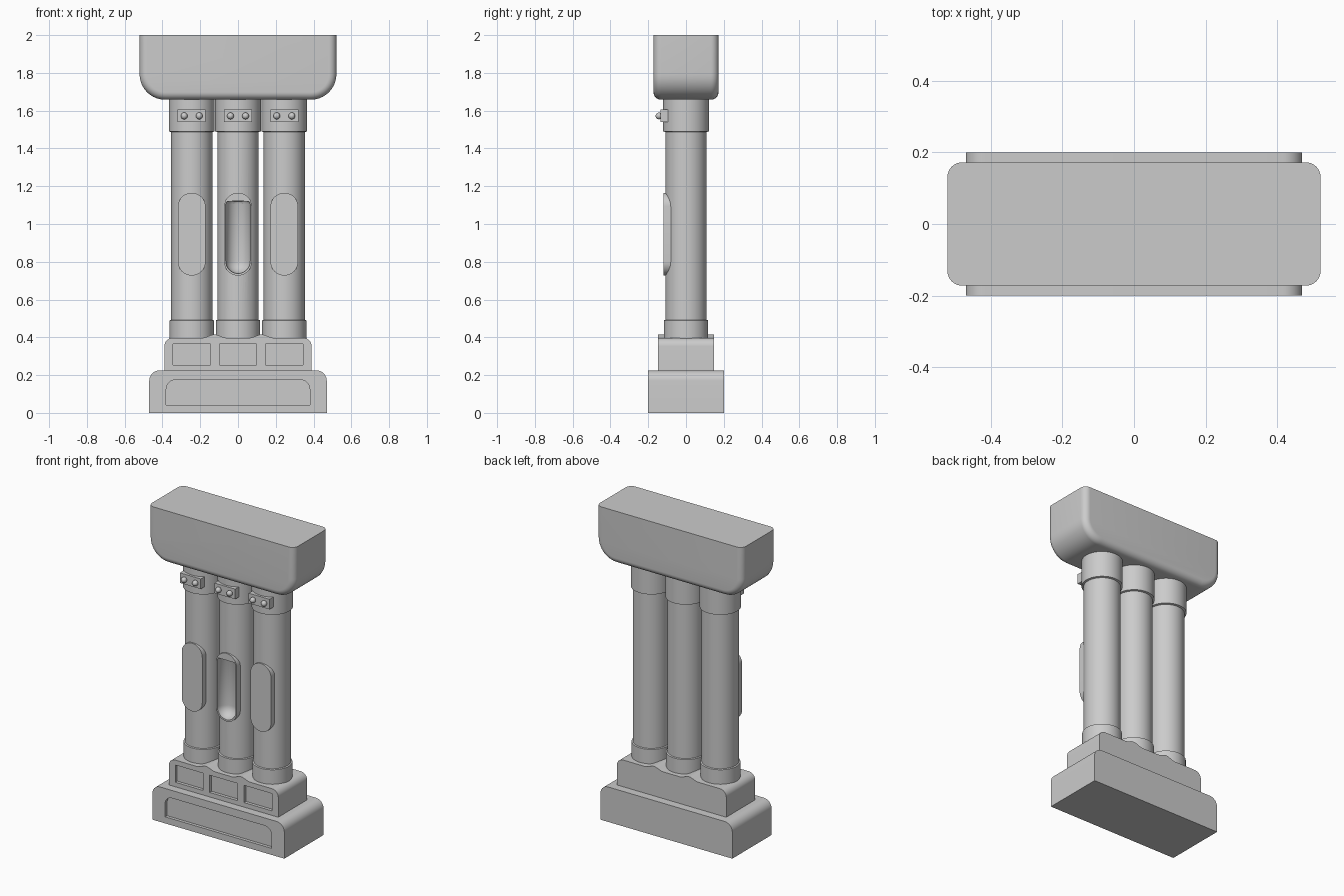
import bpy, bmesh, math

if "Cube" in bpy.data.objects:
    bpy.data.objects.remove(bpy.data.objects["Cube"])

stone = bpy.data.materials.new("stone_grey")
stone.diffuse_color = (0.6, 0.6, 0.6, 1)
stone.use_nodes = True
stone.node_tree.nodes["Principled BSDF"].inputs["Base Color"].default_value = stone.diffuse_color
COLUMN_X = (-0.245, 0.0, 0.245)


def finish(name, bm, smooth=True):
    bmesh.ops.recalc_face_normals(bm, faces=bm.faces)
    me = bpy.data.meshes.new(name)
    bm.to_mesh(me)
    bm.free()
    me.materials.append(stone)
    ob = bpy.data.objects.new(name, me)
    bpy.context.collection.objects.link(ob)
    if smooth:
        smooth_object(ob)
    return ob


def smooth_object(ob):
    bpy.ops.object.select_all(action='DESELECT')
    ob.select_set(True)
    bpy.context.view_layer.objects.active = ob
    bpy.ops.object.shade_smooth_by_angle(angle=math.radians(35))


def rounded(x0, x1, z0, z1, r_bottom, r_top, n=10):
    """Counter-clockwise rectangle outline in x, z with separate corner radii."""
    pts = []
    corners = ((x1, z0, -1, 1, r_bottom, 270), (x1, z1, -1, -1, r_top, 0),
               (x0, z1, 1, -1, r_top, 90), (x0, z0, 1, 1, r_bottom, 180))
    for x, z, sx, sz, r, start in corners:
        if r <= 0:
            pts.append((x, z))
            continue
        for i in range(n + 1):
            a = math.radians(start + 90 * i / n)
            pts.append((x + sx * r + r * math.cos(a), z + sz * r + r * math.sin(a)))
    return pts


def loft(name, layers):
    """Bridge (y, outline) layers and cap both ends."""
    bm = bmesh.new()
    loops = [[bm.verts.new((x, y, z)) for x, z in pts] for y, pts in layers]
    for a, b in zip(loops, loops[1:]):
        for i in range(len(a)):
            j = (i + 1) % len(a)
            bm.faces.new((a[i], a[j], b[j], b[i]))
    bm.faces.new(loops[0])
    bm.faces.new(loops[-1])
    return finish(name, bm)


def prism(name, pts, y0, y1):
    return loft(name, [(y0, pts), (y1, pts)])


def lathe(name, profile, cx, cy=0.0, n=48):
    """Revolve (radius, z) points about a vertical axis."""
    bm = bmesh.new()
    rings = [[bm.verts.new((cx + r * math.cos(2 * math.pi * i / n),
                            cy + r * math.sin(2 * math.pi * i / n), z))
              for i in range(n)] for r, z in profile]
    for a, b in zip(rings, rings[1:]):
        for i in range(n):
            j = (i + 1) % n
            bm.faces.new((a[i], a[j], b[j], b[i]))
    bm.faces.new(rings[0])
    bm.faces.new(rings[-1])
    return finish(name, bm)


def cut(ob, cutter):
    cutter.hide_render = True
    bpy.context.view_layer.objects.active = ob
    mod = ob.modifiers.new("cut", 'BOOLEAN')
    mod.operation = 'DIFFERENCE'
    mod.solver = 'EXACT'
    mod.object = cutter
    bpy.ops.object.modifier_apply(modifier=mod.name)
    bpy.data.objects.remove(cutter)
    smooth_object(ob)


# Plinth with one long sunken panel
plinth = prism("plinth", rounded(-0.47, 0.47, 0, 0.225, 0, 0.055), -0.2, 0.2)
cut(plinth, prism("plinth_cutter", rounded(-0.38, 0.38, 0.042, 0.175, 0, 0.05), -0.3, -0.18))

# Upper step: low waves rise between the columns
outline = [p for p in rounded(-0.39, 0.39, 0.225, 0.397, 0, 0.045)]
wave = []
for i in range(41):
    x = 0.24 - 0.48 * i / 40
    d = min(1, abs(abs(x) - 0.125) / 0.065)
    wave.append((x, 0.397 + 0.009 * (1 + math.cos(math.pi * d))))
split = 1 + 11
step = prism("upper_step", outline[:split] + wave + outline[split:], -0.147, 0.147)
for x in COLUMN_X:
    cut(step, prism("step_cutter", rounded(x - 0.099, x + 0.099, 0.254, 0.365, 0, 0), -0.3, -0.127))

# Columns with collars, capsule plates and bolted brackets
for x, side in zip(COLUMN_X, ("left", "middle", "right")):
    column = lathe(side + "_column", [(0.117, 0.38), (0.117, 0.49), (0.109, 0.493),
                                      (0.109, 1.487), (0.121, 1.49), (0.121, 1.68)], x)
    plate = prism(side + "_capsule_plate",
                  rounded(x - 0.073, x + 0.073, 0.727, 1.165, 0.0725, 0.0725), -0.118, -0.06)
    if side == "middle":
        # Hollowed niche behind the middle frame
        niche = [(0.001, 0.738)]
        for i in range(1, 11):
            a = math.pi / 2 * i / 10
            niche.append((0.065 * math.sin(a), 0.803 - 0.065 * math.cos(a)))
        niche += [(0.065, 1.105), (0.058, 1.12), (0.001, 1.121)]
        for ob in (column, plate):
            cut(ob, lathe("niche_cutter", niche, x, -0.12))
    prism(side + "_bracket", rounded(x - 0.074, x + 0.074, 1.54, 1.605, 0, 0), -0.135, -0.09)
    for s in (-1, 1):
        bm = bmesh.new()
        bmesh.ops.create_uvsphere(bm, u_segments=16, v_segments=10, radius=0.018)
        bmesh.ops.translate(bm, verts=bm.verts, vec=(x + s * 0.04, -0.143, 1.572))
        finish(side + "_bolt", bm)

# Cap block: broad rounded lower corners, softened front and back edges
layers = []
for sign, steps in ((-1, range(9)), (1, range(8, -1, -1))):
    for i in steps:
        a = math.pi / 2 * i / 8
        inset = 0.04 * (1 - math.sin(a))
        y = sign * (0.132 + 0.04 * math.cos(a))
        layers.append((y, rounded(-0.521 + inset, 0.521 - inset, 1.658 + inset, 2.0,
                                  0.135 - inset, 0)))
loft("cap_block", layers)
